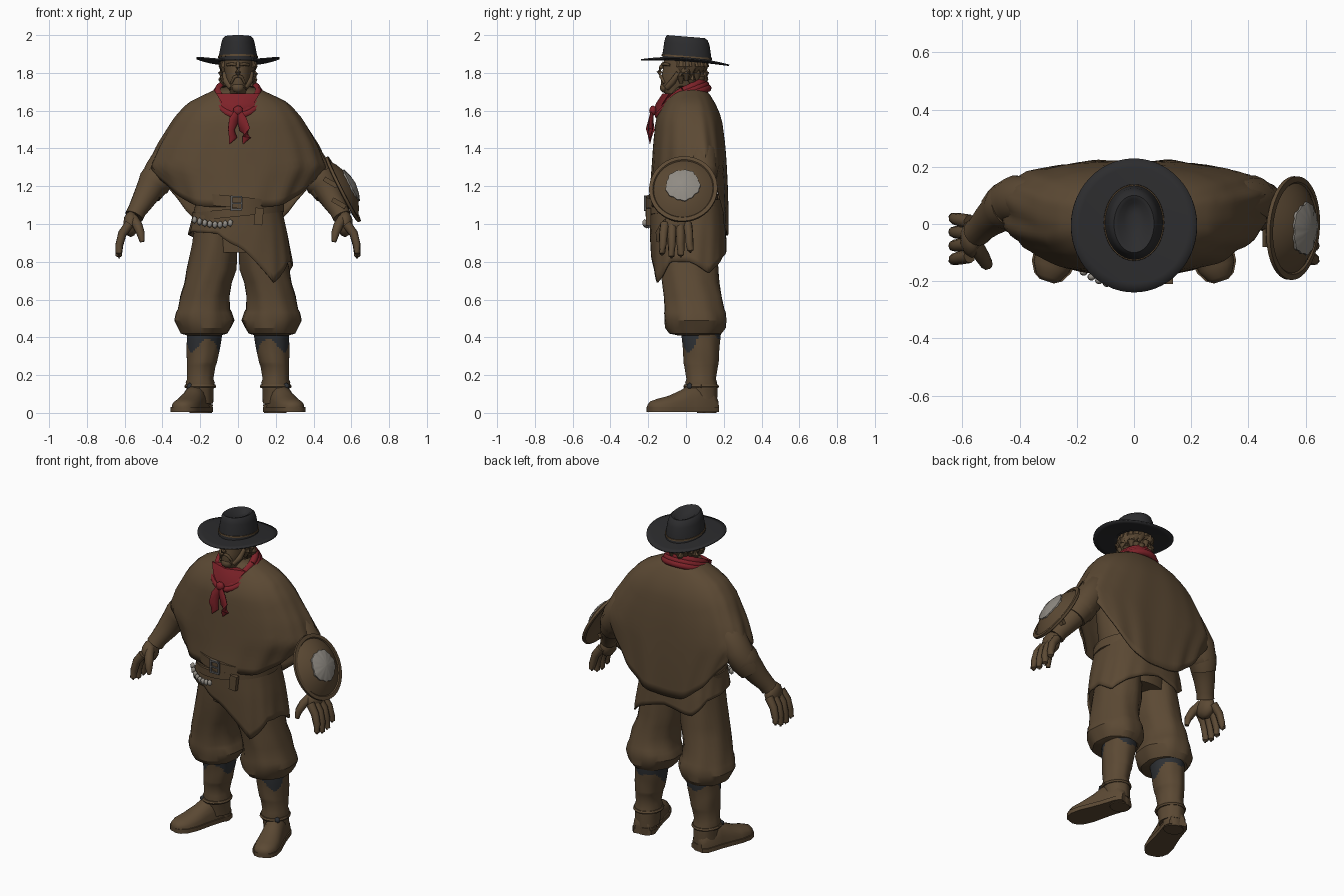
import bpy, bmesh, math
from math import sin, cos, pi, radians
from mathutils import Vector, Matrix

cube = bpy.data.objects.get("Cube")
if cube:
    bpy.data.objects.remove(cube)


def material(name, rgb):
    m = bpy.data.materials.new(name)
    m.use_nodes = True
    m.diffuse_color = (*rgb, 1)
    m.node_tree.nodes["Principled BSDF"].inputs["Base Color"].default_value = (*rgb, 1)
    return m


BROWN = material("brown_cloth", (.106, .067, .034))
BLACK = material("black_felt", (.025, .025, .027))
RED = material("red_cloth", (.21, .016, .022))
GREY = material("pale_metal", (.28, .26, .23))
STEEL = material("dull_steel", (.11, .11, .11))
DARK = material("dark_leather", (.027, .03, .034))


def finish(name, bm, mat, angle=40, thick=0):
    bmesh.ops.recalc_face_normals(bm, faces=bm.faces)
    me = bpy.data.meshes.new(name)
    bm.to_mesh(me)
    bm.free()
    me.materials.append(mat)
    ob = bpy.data.objects.new(name, me)
    bpy.context.collection.objects.link(ob)
    bpy.ops.object.select_all(action='DESELECT')
    ob.select_set(True)
    bpy.context.view_layer.objects.active = ob
    bpy.ops.object.shade_smooth_by_angle(angle=radians(angle))
    if thick:
        mod = ob.modifiers.new("thickness", 'SOLIDIFY')
        mod.thickness = thick
    return ob


def loft(name, rings, mat, caps=True, **kw):
    bm = bmesh.new()
    loops = [[bm.verts.new(p) for p in r] for r in rings]
    for a, b in zip(loops, loops[1:]):
        for i in range(len(a)):
            j = (i + 1) % len(a)
            bm.faces.new((a[i], a[j], b[j], b[i]))
    if caps:
        bm.faces.new(loops[0])
        bm.faces.new(loops[-1])
    return finish(name, bm, mat, **kw)


def angles(n=32):
    return [2 * pi * i / n for i in range(n)]


def sample(table, v):
    # interpolate a table whose first column ascends
    v = min(max(v, table[0][0]), table[-1][0])
    for a, b in zip(table, table[1:]):
        if v <= b[0]:
            t = (v - a[0]) / (b[0] - a[0])
            return [p + (q - p) * t for p, q in zip(a[1:], b[1:])]


def stack(rows, n=32, s=1, fold=0, tilt=0):
    # rows of (z, centre x, centre y, radius x, radius y)
    return [[Vector((s * (cx + rx * cos(a) * f), cy + ry * sin(a) * f, z + tilt * sin(a) * ry))
             for a in angles(n) for f in [1 + fold * sin(5 * a + z * 25) * cos(3 * a - z * 17)]]
            for z, cx, cy, rx, ry in rows]


def tube(name, path, mat, s=1, n=10, flat=1):
    # path of (x, y, z, radius)
    pts = [Vector((s * p[0], p[1], p[2])) for p in path]
    rings = []
    for i, p in enumerate(pts):
        d = pts[min(i + 1, len(pts) - 1)] - pts[max(i - 1, 0)]
        q = d.to_track_quat('Z', 'Y')
        r = path[i][3]
        rings.append([p + q @ Vector((r * flat * cos(a), r * sin(a), 0)) for a in angles(n)])
    return loft(name, rings, mat, angle=50)


def blob(name, loc, size, mat, div=2):
    bm = bmesh.new()
    bmesh.ops.create_icosphere(bm, subdivisions=div, radius=1,
                               matrix=Matrix.Translation(loc) @ Matrix.Diagonal((*size, 1)))
    return finish(name, bm, mat, 60)


def box(name, loc, size, mat, rot=0):
    bm = bmesh.new()
    bmesh.ops.create_cube(bm, size=1, matrix=Matrix.Translation(loc) @ Matrix.Rotation(rot, 4, 'Y')
                          @ Matrix.Diagonal((*size, 1)))
    return finish(name, bm, mat)


def drape(name, top, hem, table, folds, steps=16, n=96, shift=0, power=1):
    # hanging cloth; table of (z, half width, front y, back y)
    rings = []
    for k in range(steps + 1):
        t = k / steps
        ring = []
        for a in angles(n):
            c, s = [math.copysign(abs(v) ** power, v) for v in (cos(a), sin(a))]
            z = top + (hem(a) - top) * t
            rx, f, b = sample(table, z)
            w = 1 + folds * t * (sin(11 * a) + sin(17 * a + 2 + 4 * t))
            ring.append((rx * c * w, (f + b) / 2 + (b - f) / 2 * s * w + shift * c * c * t, z))
        rings.append(ring)
    return loft(name, rings, BROWN, caps=False, angle=30, thick=.01)


# poncho, torso, skirt
def poncho_hem(a):
    c = abs(cos(a))
    return 1.09 + .21 * c ** 5 if sin(a) < 0 else .94 + .36 * c ** 3


drape("poncho", 1.73, poncho_hem,
      [(.93, .31, -.2, .222), (1.1, .37, -.2, .222), (1.2, .415, -.188, .22), (1.3, .475, -.18, .216),
       (1.42, .425, -.172, .208), (1.56, .34, -.158, .19), (1.64, .27, -.12, .155), (1.68, .19, -.085, .13),
       (1.73, .08, -.05, .09)], .013, shift=.06, power=.85)
loft("torso", stack([(.85, 0, .01, .2, .15), (1.1, 0, 0, .21, .17), (1.4, 0, .01, .27, .15), (1.62, 0, .02, .2, .1)]), BROWN)

skirt_edge = [(0, .80), (25, .74), (58, .82), (90, .88), (122, .84), (150, .93), (200, .96),
              (250, .95), (270, .88), (304, .69), (315, .72), (335, .80), (360, .80)]
drape("tunic_skirt", 1.12, lambda a: sample(skirt_edge, math.degrees(a))[0],
      [(.68, .30, -.18, .222), (.8, .288, -.185, .22), (.95, .262, -.19, .212), (1.12, .222, -.19, .195)],
      .008, steps=10, power=.8)


# belts, buckle and beads
def belt(name, z, h, r, slope):
    rows = [(z - h, 0, 0, r, .195), (z - h, 0, 0, r + .014, .214), (z + h, 0, 0, r + .014, .214), (z + h, 0, 0, r, .195)]
    rings = stack(rows, 48)
    for p in [p for ring in rings for p in ring]:
        p.z += slope * p.x
    loft(name, rings, BROWN, caps=False)


belt("waist_belt", 1.115, .03, .226, -.1)
belt("slung_belt", 1.062, .022, .23, .1)
for dx, dz, w, h in [(-.035, 0, .012, .08), (.02, 0, .01, .06), (-.008, .034, .06, .01), (-.008, -.034, .06, .01),
                     (-.008, 0, .05, .008)]:
    box("buckle_bar", (dx, -.216, 1.11 + dz), (w, .012, h), STEEL)
box("belt_tip", (.11, -.198, 1.04), (.045, .025, .09), BROWN, .1)
for i in range(8):
    x = -.23 + i * .027
    blob("belt_bead", (x, -.222 * math.sqrt(1 - (x / .27) ** 2), 1.022 - .026 * sin(i * pi / 9)),
         (.016, .014, .021), GREY, 1)

# legs, boots, arms and hands on both sides
for s, side in ((1, "left"), (-1, "right")):
    loft(side + "_trouser_leg", stack(
        [(.41, .18, .06, .09, .1), (.42, .18, .05, .125, .135), (.45, .178, .05, .14, .16), (.49, .178, .05, .157, .168),
         (.53, .18, .048, .15, .165), (.55, .18, .045, .142, .158), (.62, .175, .035, .13, .158),
         (.69, .158, .025, .128, .15), (.76, .14, .018, .13, .155), (.9, .122, .01, .118, .155),
         (1.08, .11, 0, .105, .15)], 40, s, .04), BROWN, angle=25)
    shaft = loft(side + "_boot_shaft", stack(
        [(.05, .2, .09, .068, .075), (.12, .2, .085, .07, .08), (.16, .2, .08, .076, .084), (.18, .2, .08, .068, .078),
         (.25, .195, .08, .076, .088)] + [(.25 + .01 * i, .193 - .001 * i, .08, .078 + .001 * i, .09 + .0008 * i)
                                          for i in range(1, 19)], 48, s, .02), BROWN)
    # worn dark patches at the boot top, bare at the outer back
    shaft.data.materials.append(DARK)
    for f in shaft.data.polygons:
        a = math.atan2(f.center.y - .08, f.center.x * s - .19)
        f.material_index = int(f.center.z > .355 + .035 * sin(3 * a + 1) + .09 * max(0, cos(a - .8)) ** 2)
    tube(side + "_boot_strap", [(.2 + .074 * cos(a), .08 + .084 * sin(a), .14, .011) for a in angles(16) + [0]], BROWN, s, 6)
    blob(side + "_boot_buckle", (s * .255, .02, .14), (.02, .018, .02), DARK, 1)

    # foot pointing forward and outward: (distance, half width, height)
    heel, toe = Vector((.188, .16, 0)), Vector((.305, -.2, 0))
    across = (toe - heel).normalized().cross(Vector((0, 0, 1)))
    foot, sole = [], []
    for t, w, h in [(0, .045, .08), (.08, .062, .13), (.35, .062, .16), (.52, .066, .12), (.7, .072, .09),
                    (.86, .066, .075), (.96, .045, .062), (1, .02, .045)]:
        o = heel.lerp(toe, t)
        put = lambda u, z: Vector(((o + across * u).x * s, (o + across * u).y, z))
        foot.append([put(w * cos(a), .025 + (h - .025) * max(sin(a), 0) ** .8) for a in angles(20)])
        sole.append([put(u * (w + .006), z) for u, z in ((-1, .005), (1, .005), (1, .03), (-1, .03))])
    loft(side + "_foot", foot, BROWN, angle=50)
    loft(side + "_sole", sole, BROWN)
    loft(side + "_heel", stack([(0, .197, .11, .06, .052), (.045, .197, .11, .064, .055)], 16, s), BROWN)

    tube(side + "_sleeve", [(.27, .06, 1.44, .08), (.36, .08, 1.36, .085), (.41, .085, 1.28, .086), (.45, .065, 1.205, .08),
                            (.475, .045, 1.16, .07)], BROWN, s, 16)
    tube(side + "_gauntlet", [(.425, .07, 1.25, .085), (.445, .06, 1.215, .088), (.46, .05, 1.2, .076),
                              (.505, .015, 1.12, .06), (.535, -.015, 1.07, .05), (.55, -.03, 1.04, .05)], BROWN, s, 16)
    blob(side + "_palm", (s * .567, -.05, 1.0), (.042, .068, .07), BROWN)
    for i, drop in enumerate((.015, 0, .005, .03)):
        y = -.112 + .04 * i
        spread = (i - 1.5) * .005
        tube(side + "_finger", [(.575, y, 1.0, .025), (.612, y + spread, .95, .023), (.628, y + spread * 1.5, .89, .021),
                                (.632, y + spread * 2, .83 + drop, .017), (.63, y + spread * 2, .818 + drop, .006)], BROWN, s, 8)
    tube(side + "_thumb", [(.555, -.07, 1.03, .026), (.53, -.115, .99, .026), (.515, -.14, .95, .022),
                           (.508, -.145, .905, .012)], BROWN, s, 8)

# shield on the left forearm
place = Matrix.Translation((.568, -.015, 1.19)) @ Matrix.Rotation(radians(63), 4, 'Y') @ Matrix.Rotation(.06, 4, 'X')
rings = [[place @ Vector((r * cos(a) * 1.04, r * sin(a) * .98, z)) for a in angles(48)] for r, z in
         [(.005, .0), (.1, -.005), (.175, -.025), (.185, -.02), (.185, -.006), (.165, -.004), (.16, -.01), (.13, .012),
          (.1, .026), (.085, .033), (.05, .044), (.005, .05)]]
loft("shield", rings, BROWN)
rag = lambda a: .09 + .003 * sin(5 * a + 1) + .003 * sin(13 * a)
rings = [[place @ Vector((k * rag(a) * cos(a), k * rag(a) * sin(a), z)) for a in angles(48)]
         for k, z in [(1, .028), (1, .038), (.6, .052), (.05, .06)]]
loft("shield_boss", rings, GREY)
for t in (-.06, .05):
    box("shield_strap", (.51 - t * .4, -.015, 1.17 + t), (.08, .13, .025), BROWN, radians(30))

# head, face, hair and beard
loft("head", [[(rx * cos(a), (f + b) / 2 + (b - f) / 2 * sin(a), z) for a in angles(24)] for z, rx, f, b in
              [(1.6, .075, -.07, .08), (1.68, .06, -.09, .075), (1.7, .045, -.125, .07), (1.73, .06, -.134, .075),
               (1.78, .07, -.13, .085), (1.83, .075, -.12, .09), (1.9, .08, -.115, .095)]], BROWN)
tube("nose", [(0, -.115, 1.855, .009), (0, -.135, 1.825, .011), (0, -.143, 1.807, .013), (0, -.132, 1.795, .011)], BROWN, n=8)
blob("chin_beard", (0, -.114, 1.722), (.034, .025, .028), BROWN)
for s in (-1, 1):
    tube("moustache", [(0, -.135, 1.785, .008), (.02, -.131, 1.778, .009), (.036, -.114, 1.745, .007)], BROWN, s, 8)
    tube("side_beard", [(.07, -.04, 1.8, .014), (.062, -.07, 1.755, .018), (.035, -.1, 1.72, .016)], BROWN, s, 8)
    tube("brow", [(.008, -.121, 1.843, .008), (.035, -.112, 1.847, .009), (.058, -.085, 1.842, .007)], BROWN, s, 8)
    blob("ear", (s * .077, -.005, 1.81), (.012, .024, .032), BROWN)
for i in range(13):
    a = radians(-25 + 230 * i / 12)
    c, y, low = cos(a), .01 + .085 * sin(a), .02 * sin(i * 2.4)
    tube("hair_lock", [(.068 * c, y * .95, 1.88, .022), (.082 * c, y * 1.05, 1.83, .023), (.086 * c, y * 1.08, 1.785 + low, .021),
                       (.074 * c, y, 1.745 + low, .009)], BROWN, n=7)

# neckerchief
for k in range(3):
    r = .094 + .012 * k
    tube("neckerchief_fold", [((r + .01) * cos(a), -.015 + (r + .012) * sin(a), 1.705 - .018 * k + .05 * sin(a) -
                               .045 * max(-sin(a), 0) ** 2, .021) for a in angles(28) + [0]], RED, n=8)
loft("neckerchief_bib", [[(x * w, y + d, z) for x, d in ((-1, .035), (0, 0), (1, .035), (0, .07))] for w, y, z in
                         [(.115, -.125, 1.69), (.085, -.158, 1.64), (.03, -.182, 1.58)]], RED)
blob("neckerchief_knot", (0, -.175, 1.6), (.027, .02, .027), RED)
for s in (-1, 1):
    tube("neckerchief_tail", [(0, -.178, 1.6, .016), (.022, -.185, 1.55, .027), (.036, -.189, 1.5, .029),
                              (.036 + .01 * s, -.191, 1.46, .023), (.036 - .01 * s, -.191, 1.425, .003)], RED, s, 8, .4)

# wide brimmed hat with a dented crown
brim = [[Vector((r * cos(a), -.005 + r * 1.065 * sin(a), 1.868 + .5 * r * r * cos(a) ** 2 - .065 * r * sin(a) - .2 * r * r))
         for a in angles(56)] for r in (.07, .11, .15, .19, .22)]
loft("hat_brim", brim, BLACK, caps=False, thick=.008)
loft("hat_crown", stack([(1.86, 0, .005, .104, .132), (1.9, 0, .005, .1, .128), (1.955, 0, .005, .089, .12), (1.98, 0, .003, .082, .112),
                         (1.992, 0, .0, .07, .1), (1.988, 0, .0, .055, .088), (1.967, 0, .015, .035, .06),
                         (1.96, 0, .02, .01, .02)], 40, tilt=-.08), BLACK, angle=50)
loft("hat_cord", stack([(1.88, 0, .005, .1, .128), (1.88, 0, .005, .106, .134), (1.889, 0, .005, .105, .133),
                        (1.889, 0, .005, .098, .126)], 40, tilt=-.08), BROWN, caps=False)
